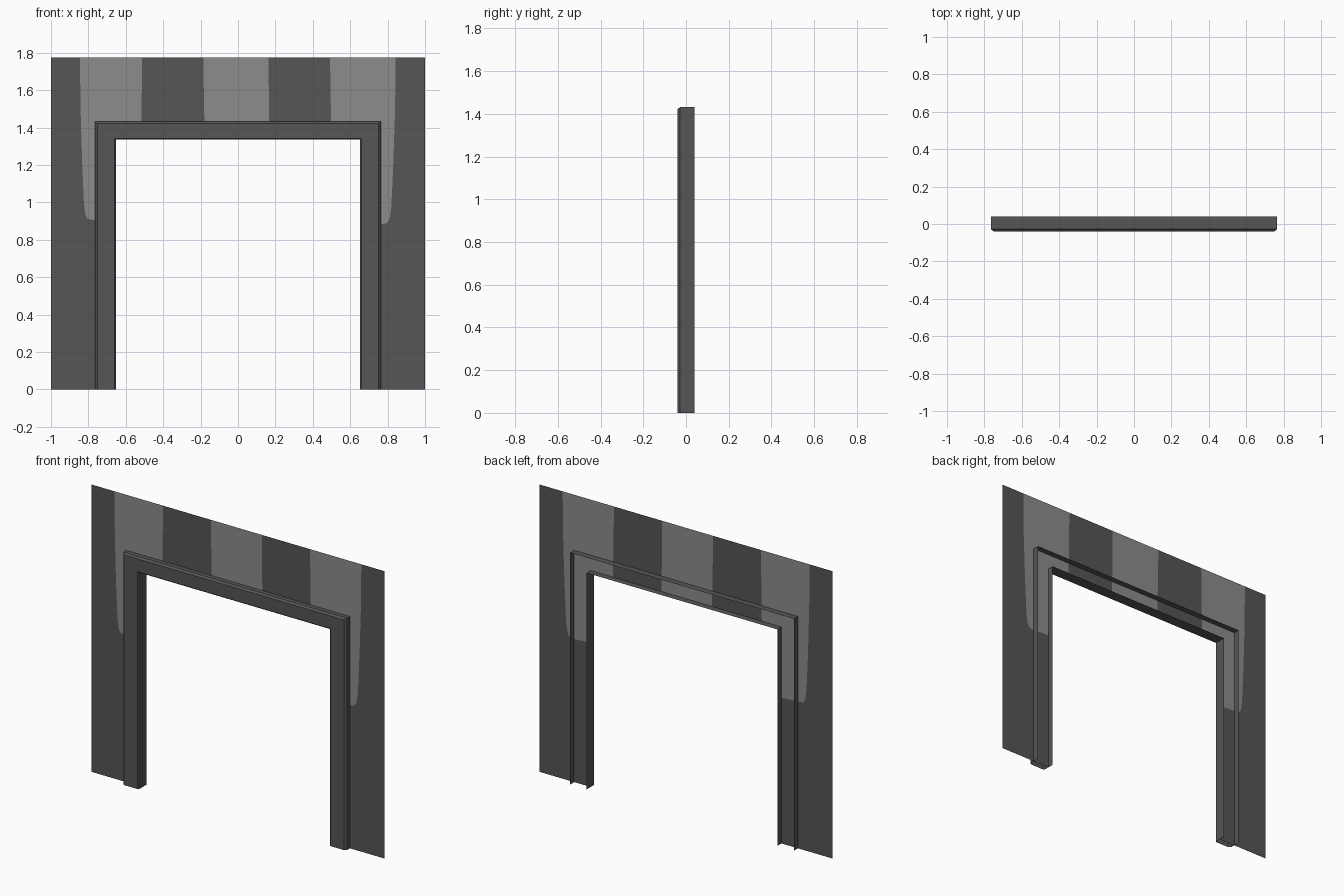
import bpy

if "Cube" in bpy.data.objects:
    bpy.data.objects.remove(bpy.data.objects["Cube"])

IN_X, IN_Z, TOP = 0.652, 1.337, 1.775   # opening half width, opening height, wall height


def material(name, v):
    m = bpy.data.materials.new(name)
    m.diffuse_color = (v, v, v, 1)
    m.use_nodes = True
    m.node_tree.nodes["Principled BSDF"].inputs["Base Color"].default_value = m.diffuse_color
    return m


DARK = material("dark grey", 0.092)
LIGHT = material("light grey", 0.262)


def mesh_object(name, verts, faces, mats, indices=None):
    me = bpy.data.meshes.new(name)
    me.from_pydata(verts, [], faces)
    for m in mats:
        me.materials.append(m)
    if indices:
        for p, i in zip(me.polygons, indices):
            p.material_index = i
    me.update()
    ob = bpy.data.objects.new(name, me)
    bpy.context.collection.objects.link(ob)
    return ob


# thin wall sheet: outlines of the coloured areas as (x, z)
left_edge = [(-0.845, TOP), (-0.842, 1.5), (-0.833, 1.2), (-0.824, 1.0),
             (-0.816, 0.935), (-0.803, 0.912), (-0.78, 0.907), (-IN_X, 0.90)]
right_edge = [(0.843, TOP), (0.84, 1.5), (0.83, 1.2), (0.82, 0.98),
              (0.81, 0.91), (0.797, 0.89), (0.775, 0.884), (IN_X, 0.89)]
cuts = [((-0.512, TOP), (-0.518, IN_Z)), ((-0.186, TOP), (-0.178, IN_Z)),
        ((0.163, TOP), (0.167, IN_Z)), ((0.492, TOP), (0.499, IN_Z))]


def quads_between(c, d):
    return [c[0], c[1], d[1], d[0]]


areas = [
    ([(-1, TOP), (-1, 0), (-IN_X, 0)] + left_edge[::-1], 0),
    (left_edge + [(-IN_X, IN_Z), cuts[0][1], cuts[0][0]], 1),
    (quads_between(cuts[0], cuts[1]), 0),
    (quads_between(cuts[1], cuts[2]), 1),
    (quads_between(cuts[2], cuts[3]), 0),
    ([cuts[3][0], cuts[3][1], (IN_X, IN_Z)] + right_edge[::-1], 1),
    (right_edge + [(IN_X, 0), (1, 0), (1, TOP)], 0),
]
verts, faces, idx = [], [], []
for outline, colour in areas:
    start = len(verts)
    verts += [(x, 0, z) for x, z in outline]
    faces.append(list(range(start, len(verts))))
    idx.append(colour)
mesh_object("wall", verts, faces, [DARK, LIGHT], idx)

# door trim: open channel profile (outward offset, y) swept round the opening
profile = [(0, 0.039), (0, -0.033), (0.007, -0.039), (0.1, -0.039),
           (0.112, -0.028), (0.112, 0.039)]
n = len(profile)
verts = []
for side, top in ((-1, 0), (-1, 1), (1, 1), (1, 0)):
    for d, y in profile:
        verts.append((side * (IN_X + d), y, top * (IN_Z + 0.85 * d)))
faces = [(s * n + i, s * n + i + 1, (s + 1) * n + i + 1, (s + 1) * n + i)
         for s in range(3) for i in range(n - 1)]
faces = [f[::-1] for f in faces]
trim = mesh_object("door_trim", verts, faces, [DARK])

# make the trim face outward: its front faces look toward -y
front = min(trim.data.polygons, key=lambda p: p.center.y)
if front.normal.y > 0:
    trim.data.flip_normals()
